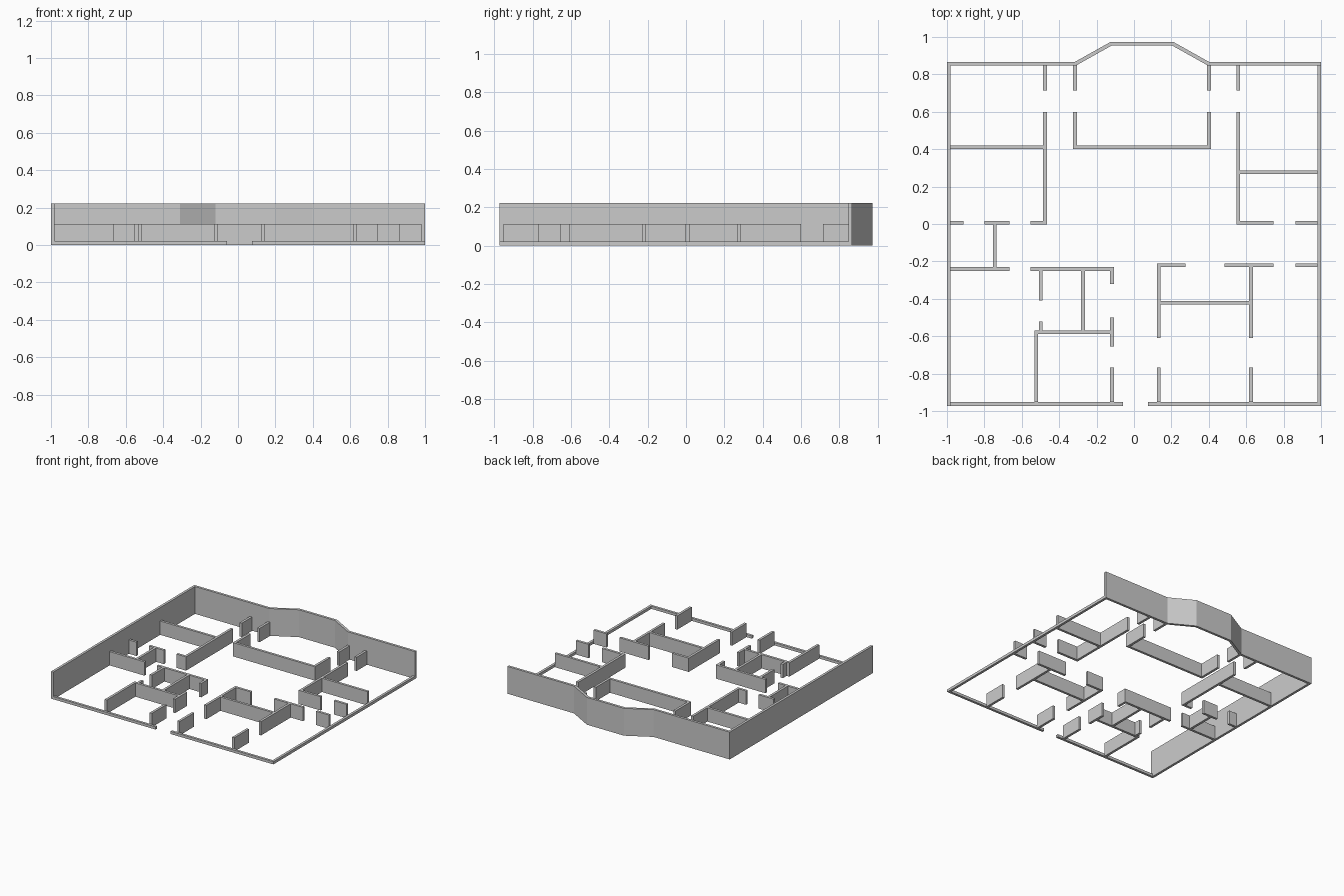
import bpy, bmesh
from mathutils import Vector

if "Cube" in bpy.data.objects:
    bpy.data.objects.remove(bpy.data.objects["Cube"])

T = 0.02                               # wall thickness
LOW, MID, TALL = 0.022, 0.112, 0.222   # wall heights


def wall_path(name, pts, height):
    """Mitred wall of thickness T following a centre line."""
    pts = [Vector(p) for p in pts]
    dirs = [(b - a).normalized() for a, b in zip(pts, pts[1:])]
    bm = bmesh.new()
    rings = []
    for i, p in enumerate(pts):
        d0, d1 = dirs[max(i - 1, 0)], dirs[min(i, len(dirs) - 1)]
        n0, n1 = Vector((-d0.y, d0.x)), Vector((-d1.y, d1.x))
        m = (n0 + n1).normalized()
        off = m * (T / 2 / m.dot(n0))
        a, b = p + off, p - off
        rings.append([bm.verts.new((q.x, q.y, z))
                      for q, z in ((a, 0), (b, 0), (b, height), (a, height))])
    for r, s in zip(rings, rings[1:]):
        for k in range(4):
            bm.faces.new((r[k], r[(k + 1) % 4], s[(k + 1) % 4], s[k]))
    bm.faces.new(rings[0])
    bm.faces.new(rings[-1])
    bmesh.ops.recalc_face_normals(bm, faces=bm.faces)
    me = bpy.data.meshes.new(name)
    bm.to_mesh(me)
    bm.free()
    ob = bpy.data.objects.new(name, me)
    bpy.context.collection.objects.link(ob)
    return ob


def walls_x(name, y, *spans):
    for a, b in spans:
        wall_path(name, [(a, y), (b, y)], MID)


def walls_y(name, x, *spans):
    for a, b in spans:
        wall_path(name, [(x, a), (x, b)], MID)


# Outer shell: tall left and back walls with bay, low right and front walls
wall_path("tall_outer_wall", [(-0.99, -0.973), (-0.99, 0.857), (-0.313, 0.857),
                              (-0.122, 0.964), (0.207, 0.964), (0.398, 0.857),
                              (1.0, 0.857)], TALL)
wall_path("low_outer_wall", [(0.99, 0.847), (0.99, -0.963), (0.075, -0.963)], LOW)
wall_path("low_front_wall", [(-0.98, -0.963), (-0.06, -0.963)], LOW)

# Back rooms: four partitions with door gaps
for x, end in ((-0.476, -0.003), (-0.316, 0.40), (0.401, 0.40), (0.558, -0.003)):
    walls_y("back_partition", x, (0.714, 0.85), (end, 0.60))
walls_x("back_left_divider", 0.41, (-0.98, -0.486))
walls_x("bay_room_wall", 0.41, (-0.306, 0.391))
walls_x("back_right_divider", 0.277, (0.568, 0.98))

# Middle wall with doorways
walls_x("middle_wall", 0.007, (-0.98, -0.912), (-0.80, -0.666), (-0.553, -0.486),
        (0.568, 0.746), (0.864, 0.98))

# Front left rooms
walls_x("left_room_wall", -0.24, (-0.98, -0.666), (-0.553, -0.107))
walls_y("left_closet_wall", -0.745, (-0.23, -0.003))
walls_y("left_bath_wall", -0.498, (-0.409, -0.25), (-0.57, -0.52))
walls_y("left_bath_divider", -0.273, (-0.57, -0.25))
walls_y("left_hall_wall", -0.117, (-0.32, -0.25), (-0.655, -0.50), (-0.953, -0.767))
walls_x("left_cross_wall", -0.579, (-0.532, -0.127))
walls_y("left_front_divider", -0.522, (-0.953, -0.589))

# Front right rooms
walls_x("right_room_wall", -0.22, (0.123, 0.275), (0.484, 0.746), (0.864, 0.98))
for x in (0.133, 0.625):
    walls_y("right_partition", x, (-0.61, -0.23), (-0.953, -0.767))
walls_x("right_cross_wall", -0.421, (0.143, 0.615))
